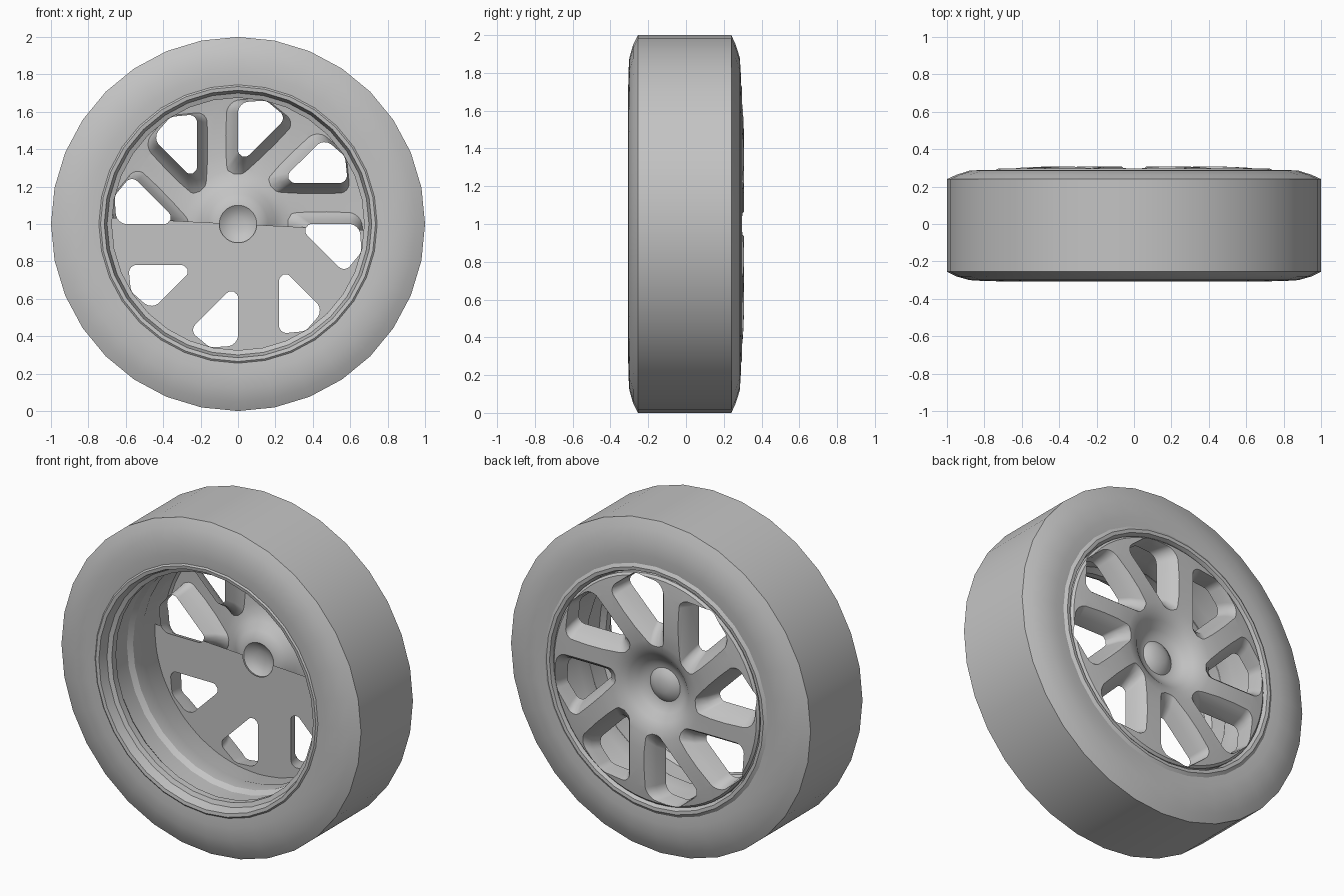
import bpy, bmesh, math
from mathutils import Vector

cube = bpy.data.objects.get("Cube")
if cube:
    bpy.data.objects.remove(cube)

CENTRE = Vector((0, 0, 1))
PLATE_Y = 0.19
HOLES = 8

grey = bpy.data.materials.new("plain_grey")
grey.use_nodes = True
grey.diffuse_color = (0.55, 0.55, 0.55, 1)
grey.node_tree.nodes["Principled BSDF"].inputs["Base Color"].default_value = grey.diffuse_color


def add_object(name, bm):
    mesh = bpy.data.meshes.new(name)
    bmesh.ops.recalc_face_normals(bm, faces=bm.faces)
    bm.to_mesh(mesh)
    bm.free()
    mesh.materials.append(grey)
    obj = bpy.data.objects.new(name, mesh)
    bpy.context.collection.objects.link(obj)
    return obj


def smooth(obj, degrees):
    bpy.ops.object.select_all(action='DESELECT')
    obj.select_set(True)
    bpy.context.view_layer.objects.active = obj
    bpy.ops.object.shade_smooth_by_angle(angle=math.radians(degrees))


def lathe(name, profile, segments, closed=True):
    """Spin (radius, y) points about the axle."""
    bm = bmesh.new()
    rings = []
    for i in range(segments):
        a = math.tau * i / segments
        rings.append([bm.verts.new(CENTRE + Vector((r * math.cos(a), y, r * math.sin(a))))
                      for r, y in profile])
    steps = len(profile) if closed else len(profile) - 1
    for i in range(segments):
        a, b = rings[i], rings[(i + 1) % segments]
        for j in range(steps):
            k = (j + 1) % len(profile)
            bm.faces.new((a[j], a[k], b[k], b[j]))
    bmesh.ops.remove_doubles(bm, verts=bm.verts, dist=1e-5)
    bmesh.ops.dissolve_degenerate(bm, edges=bm.edges, dist=1e-5)
    return add_object(name, bm)


def rounded(corners, steps=6):
    """Outline of (x, z, radius) corners with filleted arcs."""
    out = []
    for i, (x, z, r) in enumerate(corners):
        p = Vector((x, z))
        d1 = (Vector(corners[i - 1][:2]) - p).normalized()
        d2 = (Vector(corners[(i + 1) % len(corners)][:2]) - p).normalized()
        half = d1.angle(d2) / 2
        mid = p + (d1 + d2).normalized() * r / math.sin(half)
        s = p + d1 * r / math.tan(half) - mid
        e = p + d2 * r / math.tan(half) - mid
        for k in range(steps + 1):
            out.append(mid + s.lerp(e, k / steps).normalized() * r)
    return out


# Tyre: flat tread, chamfered shoulders, flat sidewalls
tyre = lathe("tyre", [
    (0.735, -0.30), (0.80, -0.305), (0.88, -0.30), (0.95, -0.28), (1.0, -0.255),
    (1.0, 0.24), (0.95, 0.263), (0.88, 0.285), (0.80, 0.29), (0.735, 0.285)], 32)
smooth(tyre, 60)

# Rim barrel: front lip, stepped inside, rear lip
rim = lathe("rim_barrel", [
    (0.745, -0.30), (0.735, -0.308), (0.715, -0.305), (0.70, -0.25), (0.675, -0.24),
    (0.675, -0.20), (0.70, -0.17), (0.70, -0.06), (0.68, -0.03), (0.68, 0.06),
    (0.69, 0.09), (0.69, 0.26), (0.705, 0.295), (0.725, 0.297), (0.745, 0.285)], 32)
smooth(rim, 25)

# Wheel face: domed hub cap, dished centre, flat rear plate
face = lathe("wheel_face", [
    (0, 0.232), (0.04, 0.228), (0.075, 0.217), (0.10, 0.198), (0.125, 0.203),
    (0.16, 0.225), (0.20, 0.262), (0.24, 0.286), (0.29, 0.299), (0.38, 0.306),
    (0.48, 0.307), (0.60, 0.302), (0.675, 0.293), (0.688, 0.28),
    (0.688, PLATE_Y), (0.10, PLATE_Y), (0, PLATE_Y)], 64, closed=False)

# Flared cutters for the openings between the spokes
narrow = rounded([(0, 0.31, 0.035), (0.26, 0.57, 0.04), (0.15, 0.66, 0.06), (0, 0.65, 0.06)])
wide = rounded([(-0.065, 0.165, 0.055), (0.31, 0.54, 0.05), (0.14, 0.68, 0.07), (-0.065, 0.66, 0.07)])
bm = bmesh.new()
for h in range(HOLES):
    a = math.tau * h / HOLES
    loops = []
    for y, t in ((0.15, 0), (PLATE_Y, 0), (0.25, 0.35), (0.285, 0.7), (0.31, 1.05), (0.34, 1.1)):
        loop = []
        for n, w in zip(narrow, wide):
            p = n.lerp(w, t)
            loop.append(bm.verts.new(CENTRE + Vector((
                p.x * math.cos(a) - p.y * math.sin(a), y, p.x * math.sin(a) + p.y * math.cos(a)))))
        loops.append(loop)
    for low, high in zip(loops, loops[1:]):
        for i in range(len(low)):
            bm.faces.new((low[i - 1], low[i], high[i], high[i - 1]))
    bm.faces.new(loops[0])
    bm.faces.new(loops[-1])
cutter = add_object("hole_cutter", bm)
cutter.hide_render = True

cut = face.modifiers.new("holes", 'BOOLEAN')
cut.operation = 'DIFFERENCE'
cut.solver = 'EXACT'
cut.object = cutter
depsgraph = bpy.context.evaluated_depsgraph_get()
cut_mesh = bpy.data.meshes.new_from_object(face.evaluated_get(depsgraph))
face.modifiers.clear()
face.data = cut_mesh
bpy.data.objects.remove(cutter)

# The rear plate closes only the lower half; the upper half and hub are open
tilt = Vector((0.05, 0, 1)).normalized()
bm = bmesh.new()
bm.from_mesh(face.data)


def plate_faces():
    return [f for f in bm.faces if all(abs(v.co.y - PLATE_Y) < 1e-4 for v in f.verts)]


flat = plate_faces()
geom = flat + list({e for f in flat for e in f.edges}) + list({v for f in flat for v in f.verts})
bmesh.ops.bisect_plane(bm, geom=geom, plane_co=CENTRE, plane_no=tilt)
doomed = []
for f in plate_faces():
    offset = f.calc_center_median() - CENTRE
    if offset.dot(tilt) > 0 or math.hypot(offset.x, offset.z) < 0.1:
        doomed.append(f)
bmesh.ops.delete(bm, geom=doomed, context='FACES')
bm.to_mesh(face.data)
bm.free()
smooth(face, 35)
